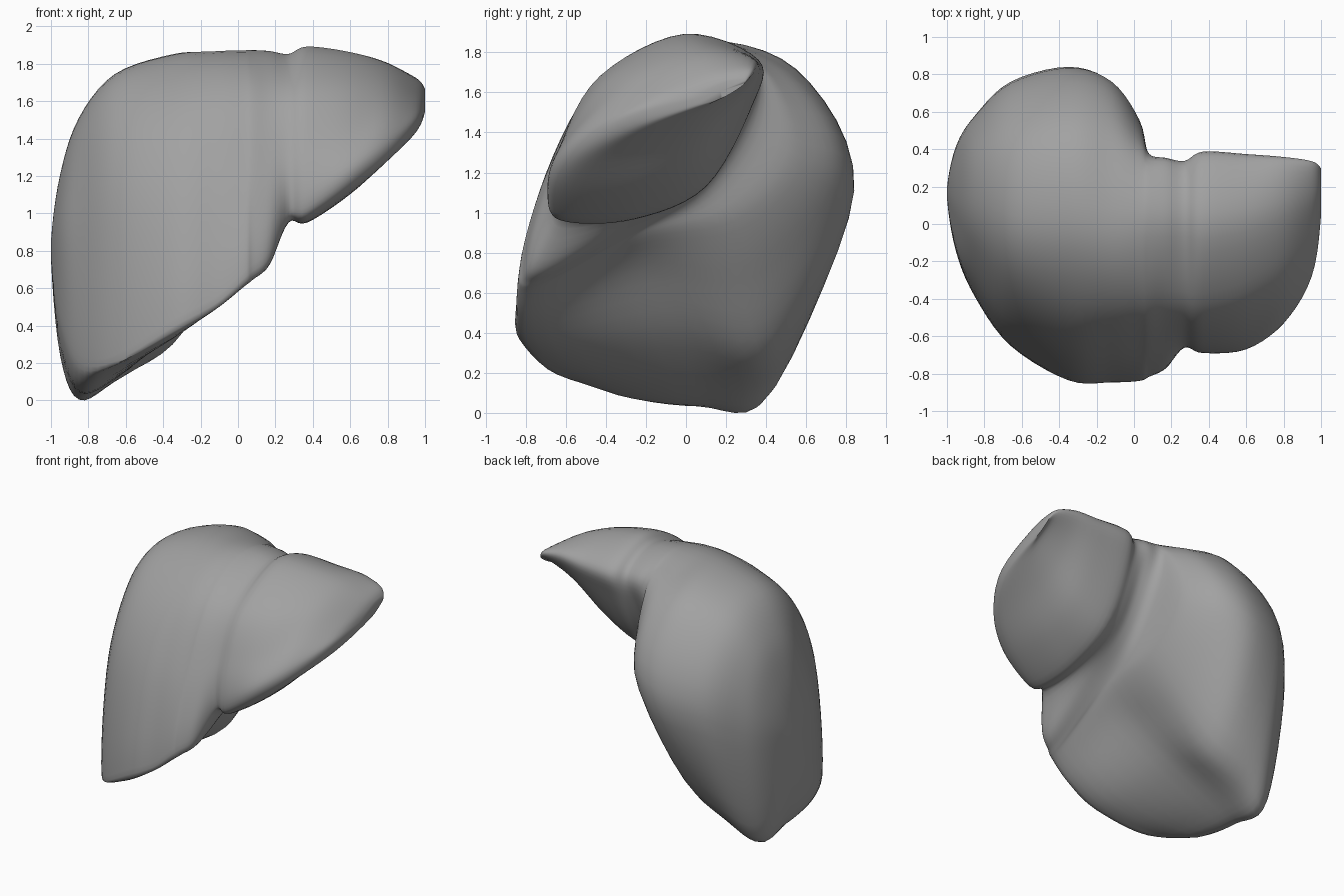
import bpy, bmesh
from mathutils import Vector

if "Cube" in bpy.data.objects:
    bpy.data.objects.remove(bpy.data.objects["Cube"])

AROUND, ALONG = 6, 5

# Cross-sections as (x, "y z" pairs): front edge, two underside points,
# lower back, back, top back, top, top front, front
RIGHT_LOBE = [
    (-.95, [(-.15, .5), (-.1, .35), (.06, .27), (.28, .27), (.42, .85), (.32, 1.12), (.16, 1.2), (.02, 1.13), (-.13, .9)]),
    (-.85, [(-.39, .3), (-.3, .1), (.06, .03), (.38, .07), (.58, .92), (.43, 1.38), (.15, 1.5), (-.1, 1.38), (-.32, .95)]),
    (-.66, [(-.65, .29), (-.55, .16), (.05, .1), (.48, .19), (.76, 1.05), (.5, 1.6), (.05, 1.73), (-.3, 1.54), (-.55, 1.07)]),
    (-.35, [(-.83, .48), (-.73, .32), (-.05, .37), (.44, .33), (.84, 1.1), (.55, 1.7), (.02, 1.835), (-.41, 1.61), (-.69, 1.15)]),
    (-.12, [(-.84, .59), (-.76, .48), (-.22, .69), (.34, .67), (.76, 1.2), (.52, 1.69), (0, 1.855), (-.43, 1.65), (-.7, 1.18)]),
    (.03, [(-.83, .72), (-.76, .6), (-.25, .85), (.25, .95), (.55, 1.28), (.4, 1.71), (0, 1.86), (-.43, 1.66), (-.69, 1.2)]),
    (.08, [(-.81, .76), (-.74, .64), (-.25, .9), (.1, 1.08), (.34, 1.42), (.34, 1.74), (0, 1.86), (-.43, 1.66), (-.68, 1.22)]),
]
LEFT_LOBE = [
    (.17, [(-.77, .83), (-.69, .72), (-.25, .95), (.08, 1.14), (.3, 1.5), (.33, 1.74), (0, 1.855), (-.42, 1.65), (-.65, 1.25)]),
    (.27, [(-.66, 1.03), (-.58, .94), (-.25, .99), (.1, 1.15), (.3, 1.5), (.31, 1.73), (0, 1.84), (-.42, 1.65), (-.615, 1.3)]),
    (.37, [(-.69, 1.05), (-.6, .95), (-.25, .96), (.1, 1.12), (.33, 1.52), (.36, 1.75), (-.01, 1.88), (-.43, 1.67), (-.63, 1.32)]),
    (.6, [(-.67, 1.2), (-.57, 1.1), (-.2, 1.11), (.1, 1.24), (.32, 1.56), (.35, 1.75), (.02, 1.85), (-.36, 1.68), (-.58, 1.39)]),
    (.8, [(-.53, 1.35), (-.46, 1.27), (-.15, 1.31), (.1, 1.41), (.31, 1.62), (.34, 1.75), (.08, 1.79), (-.2, 1.69), (-.42, 1.51)]),
    (.95, [(-.28, 1.48), (-.22, 1.42), (0, 1.47), (.15, 1.54), (.31, 1.65), (.32, 1.71), (.15, 1.7), (-.02, 1.64), (-.18, 1.56)]),
]


def spline(a, b, c, d, t):
    """Smooth curve from b to c, guided by a and d."""
    return b + (c - a) * (t / 2) + (a * 2 - b * 5 + c * 4 - d) * (t * t / 2) \
        + (b * 3 - a - c * 3 + d) * (t ** 3 / 2)


def closed_ring(x, points):
    pts = [Vector((x, y, z)) for y, z in points]
    n = len(pts)
    return [spline(pts[i - 1], pts[i], pts[(i + 1) % n], pts[(i + 2) % n], k / AROUND)
            for i in range(n) for k in range(AROUND)]


def shrink(ring, x, focus, factor):
    """Copy of a ring pulled toward a focus point and moved to x."""
    f = Vector((x, *focus))
    return [f + Vector((0, p.y - f.y, p.z - f.z)) * factor for p in ring]


# Rings along the body, with closing rings at both ends
rings = [closed_ring(x, pts) for x, pts in RIGHT_LOBE + LEFT_LOBE]
right_tip, left_tip = (.17, .8), (.27, 1.61)
rings = [shrink(rings[0], -1, right_tip, .1)] + rings + [shrink(rings[-1], 1, left_tip, .4)]
# Guide rings that make the ends turn over roundly
before = shrink(rings[1], -1, right_tip, -.8)
after = shrink(rings[-2], 1, left_tip, -.1)
guided = [before] + rings + [after]

loft = []
for i in range(1, len(guided) - 2):
    for k in range(ALONG):
        loft.append([spline(*ps, k / ALONG) for ps in zip(*guided[i - 1:i + 3])])
loft.append(rings[-1])

# Skin the rings
bm = bmesh.new()
rows = [[bm.verts.new(p) for p in ring] for ring in loft]
n = len(rows[0])
for lower, upper in zip(rows, rows[1:]):
    for j in range(n):
        bm.faces.new((lower[j], lower[(j + 1) % n], upper[(j + 1) % n], upper[j]))
for row in (rows[0], rows[-1]):
    bmesh.ops.poke(bm, faces=[bm.faces.new(row)])
bmesh.ops.recalc_face_normals(bm, faces=bm.faces[:])

# Stand it on the floor
floor = min(v.co.z for v in bm.verts)
bmesh.ops.translate(bm, verts=bm.verts[:], vec=(0, 0, -floor))

mesh = bpy.data.meshes.new("liver")
bm.to_mesh(mesh)
bm.free()
liver = bpy.data.objects.new("liver", mesh)
bpy.context.collection.objects.link(liver)

# Plain grey
grey = bpy.data.materials.new("plain grey")
grey.use_nodes = True
colour = (.36, .36, .36, 1)
grey.diffuse_color = colour
grey.node_tree.nodes["Principled BSDF"].inputs["Base Color"].default_value = colour
mesh.materials.append(grey)

bpy.context.view_layer.objects.active = liver
liver.select_set(True)
bpy.ops.object.shade_smooth_by_angle(angle=1.0)
